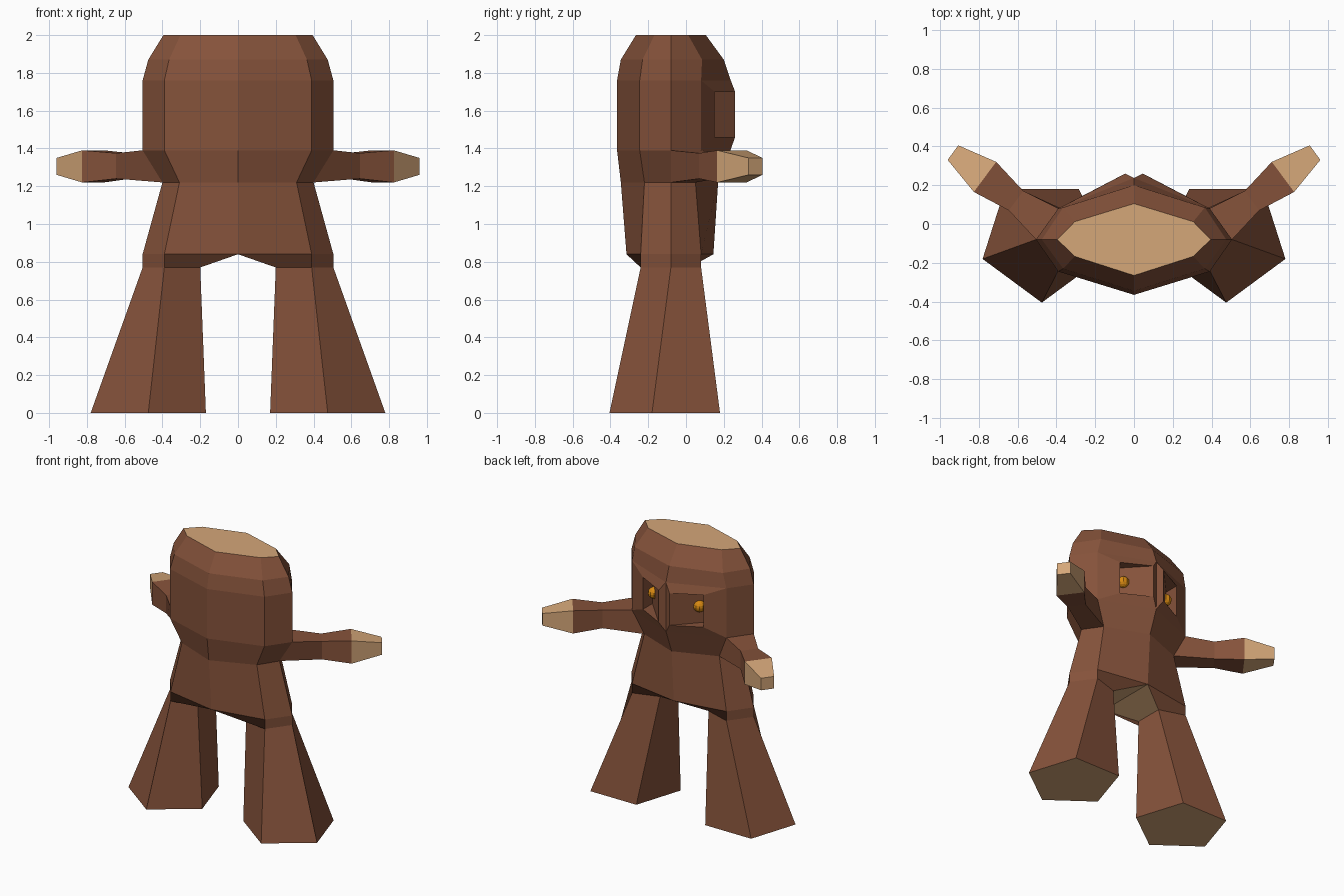
import bpy, bmesh

if "Cube" in bpy.data.objects:
    bpy.data.objects.remove(bpy.data.objects["Cube"])


def material(name, rgb):
    m = bpy.data.materials.new(name)
    m.diffuse_color = (*rgb, 1)
    m.use_nodes = True
    m.node_tree.nodes["Principled BSDF"].inputs["Base Color"].default_value = m.diffuse_color
    return m


BARK = material("bark_brown", (0.235, 0.085, 0.043))
WOOD = material("cut_wood_tan", (0.66, 0.385, 0.19))
AMBER = material("amber_eye", (0.68, 0.25, 0.006))


def finish(name, faces):
    """Make a flat-shaded object from (points, material index) faces."""
    bm = bmesh.new()
    for pts, mat in faces:
        f = bm.faces.new([bm.verts.new(p) for p in pts])
        f.material_index = mat
    bmesh.ops.remove_doubles(bm, verts=bm.verts, dist=0.0005)
    bmesh.ops.recalc_face_normals(bm, faces=bm.faces)
    me = bpy.data.meshes.new(name)
    bm.to_mesh(me)
    bm.free()
    me.materials.append(BARK)
    me.materials.append(WOOD)
    ob = bpy.data.objects.new(name, me)
    bpy.context.collection.objects.link(ob)
    return ob


def flip(pts, s):
    return [(s * x, y, z) for x, y, z in pts]


def tube(rings, mats):
    """Skin successive rings with quads, one material per band."""
    out = []
    for a, b, m in zip(rings, rings[1:], mats):
        n = len(a)
        out += [([a[i], a[(i + 1) % n], b[(i + 1) % n], b[i]], m) for i in range(n)]
    return out


# half cross-sections: z, outer x, inner x, front y, inner front y, inner back y, back y
SECTIONS = [
    (0.84, 0.505, 0.39, -0.315, -0.24, 0.08, 0.145),
    (1.22, 0.40, 0.31, -0.345, -0.22, 0.05, 0.17),
    (1.39, 0.505, 0.39, -0.365, -0.245, 0.08, 0.235),
    (1.76, 0.505, 0.39, -0.365, -0.245, 0.08, 0.237),
    (1.87, 0.475, 0.365, -0.345, -0.23, 0.085, 0.20),
    (2.00, 0.395, 0.305, -0.265, -0.167, 0.012, 0.105),
]
halves = [[(0, f, z), (xi, fi, z), (xo, -0.08, z), (xi, bi, z), (0, b, z)]
          for z, xo, xi, f, fi, bi, b in SECTIONS]

# leg top ring at the hip, then the foot ring
HIP = [(0.505, -0.08, 0.77), (0.39, -0.24, 0.77), (0.20, -0.19, 0.77),
       (0.20, 0.02, 0.77), (0.39, 0.08, 0.77)]
FOOT = [(0.78, -0.18, 0), (0.475, -0.405, 0), (0.17, -0.18, 0),
        (0.285, 0.18, 0), (0.665, 0.18, 0)]

body = []
for s in (1, -1):
    # trunk and head, leaving gaps for the shoulder and the eye socket
    for k, (lo, hi) in enumerate(zip(halves, halves[1:])):
        for i in range(4):
            if (k, i) in ((1, 2), (2, 3)):
                continue
            body.append((flip([lo[i], lo[i + 1], hi[i + 1], hi[i]], s), 0))

    # slanted eye socket
    lo, hi = halves[2], halves[3]
    outer = [hi[4], hi[3], lo[3], lo[4]]
    t1, t2 = (0.045, 0.26, 1.70), (0.045, 0.26, 1.46)
    l1, l2 = (0.25, 0.152, 1.70), (0.25, 0.152, 1.46)
    f1, f2 = (0.25, 0.04, 1.70), (0.25, 0.04, 1.46)
    rim = [t1, l1, l2, t2]
    for pts, m in tube([outer, rim], [0]):
        body.append((flip(pts, s), m))
    for pts in ([t1, f1, f2, t2], [l1, l2, f2, f1], [t1, l1, f1], [t2, f2, l2]):
        body.append((flip(pts, s), 0))

    # hip band and crotch
    w = halves[0]
    o, fr, inf, inb, bk = HIP
    for pts, m in (([w[0], w[1], fr, inf], 0), ([w[1], w[2], o, fr], 0),
                   ([w[2], w[3], bk, o], 0), ([w[3], w[4], inb, bk], 0),
                   ([w[0], inf, inb, w[4]], 1)):
        body.append((flip(pts, s), m))

# cut top of the stump
top = halves[-1]
body.append((top + flip(top[3:0:-1], -1), 1))
finish("body", body)

for s, side in ((1, "right"), (-1, "left")):
    # flared leg with cut wood sole
    leg = tube([flip(HIP, s), flip(FOOT, s)], [0]) + [(flip(FOOT, s), 1)]
    finish(side + "_leg", leg)

    # arm, then a cut wood hand
    def section(a, b, z0, z1):
        return flip([(*a, z0), (*b, z0), (*b, z1), (*a, z1)], s)

    shoulder = flip([(0.40, -0.08, 1.22), (0.31, 0.05, 1.22),
                     (0.39, 0.08, 1.39), (0.505, -0.08, 1.39)], s)
    elbow = section((0.645, 0.07), (0.57, 0.17), 1.24, 1.375)
    wrist = section((0.825, 0.165), (0.71, 0.32), 1.22, 1.39)
    tip = section((0.96, 0.33), (0.905, 0.405), 1.26, 1.35)
    finish(side + "_arm", tube([shoulder, elbow, wrist, tip], [0, 0, 1]) + [(tip, 1)])

    # faceted eye
    bpy.ops.mesh.primitive_uv_sphere_add(segments=10, ring_count=8, radius=0.042,
                                         location=(s * 0.188, 0.11, 1.585))
    eye = bpy.context.object
    eye.name = side + "_eye"
    eye.data.materials.append(AMBER)
